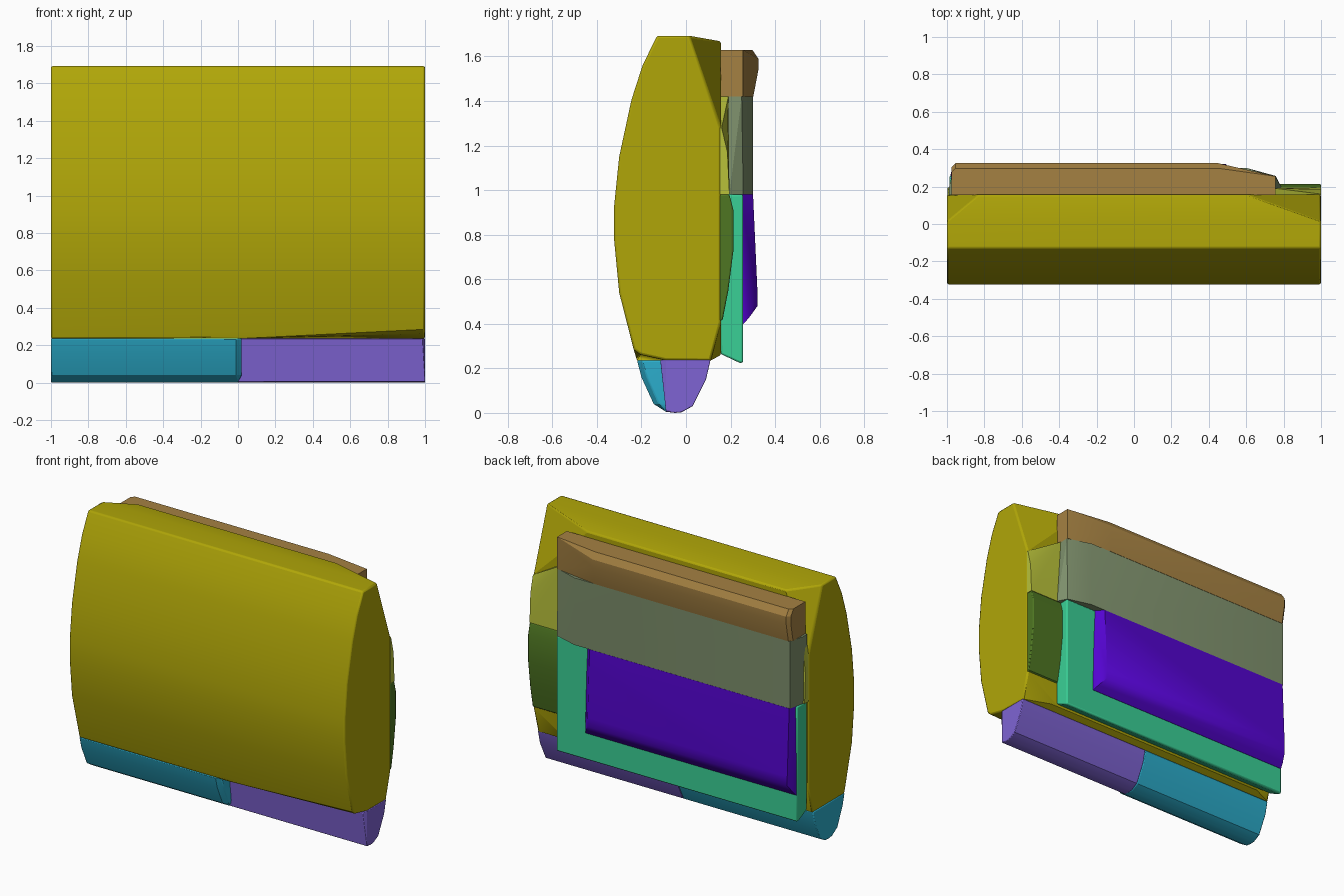
import bpy, bmesh, math

cube = bpy.data.objects.get("Cube")
if cube:
    bpy.data.objects.remove(cube, do_unlink=True)


def material(name, r, g, b):
    def lin(c):
        c /= 255
        return c / 12.92 if c <= 0.04045 else ((c + 0.055) / 1.055) ** 2.4
    m = bpy.data.materials.new(name)
    col = (lin(r), lin(g), lin(b), 1)
    m.diffuse_color = col
    m.use_nodes = True
    m.node_tree.nodes["Principled BSDF"].inputs["Base Color"].default_value = col
    return m


def prism(profile, x0, x1):
    """Corner points of a (y, z) profile swept from x0 to x1."""
    return [(x, y, z) for x in (x0, x1) for y, z in profile]


def solid(name, points, mat, bevel=0.0, smooth=25):
    """Convex solid around the points, with small rounded edges."""
    bm = bmesh.new()
    for p in points:
        bm.verts.new(p)
    bmesh.ops.convex_hull(bm, input=bm.verts[:])
    loose = [v for v in bm.verts if not v.link_faces]
    bmesh.ops.delete(bm, geom=loose, context='VERTS')
    bmesh.ops.dissolve_limit(bm, angle_limit=math.radians(1),
                             verts=bm.verts[:], edges=bm.edges[:])
    bmesh.ops.recalc_face_normals(bm, faces=bm.faces[:])
    mesh = bpy.data.meshes.new(name)
    bm.to_mesh(mesh)
    bm.free()
    mesh.materials.append(mat)
    ob = bpy.data.objects.new(name, mesh)
    bpy.context.collection.objects.link(ob)
    bpy.ops.object.select_all(action='DESELECT')
    ob.select_set(True)
    bpy.context.view_layer.objects.active = ob
    bpy.ops.object.shade_smooth_by_angle(angle=math.radians(smooth))
    if bevel:
        mod = ob.modifiers.new("rounded_edges", 'BEVEL')
        mod.width = bevel
        mod.segments = 2
        mod.limit_method = 'ANGLE'
        mod.angle_limit = math.radians(50)
    return ob


olive = material("olive_yellow", 176, 166, 8)
teal = material("teal", 44, 175, 206)
lilac = material("lilac", 127, 100, 212)
brown = material("tan_brown", 165, 129, 66)
sage = material("sage_grey", 126, 144, 108)
mint = material("mint_green", 58, 208, 150)
violet = material("deep_violet", 84, 4, 208)
lime = material("lime", 184, 193, 58)
moss = material("moss_green", 78, 118, 34)

# Main body: bulging front, flat back, corners cut at the ends
front = [(-0.13, 1.693), (-0.195, 1.56), (-0.245, 1.405), (-0.30, 1.15),
         (-0.323, 0.925), (-0.323, 0.78), (-0.30, 0.54), (-0.25, 0.345)]
back = [(0.11, 0.235), (0.157, 0.41), (0.157, 1.28), (0.015, 1.693)]
body = prism(front + back, -1, 1)
body += [(-1, -0.22, 0.235), (0, -0.22, 0.235)]
body += [(1, -0.235, 0.285), (1, -0.205, 0.262), (1, -0.09, 0.236)]
body += [(x, 0.157, 1.668) for x in (-0.83, 0.6)]
body += [(x, 0.157, 0.26) for x in (-0.85, 0.75)]
solid("main_body", body, olive, 0.01)

# Base: two lengths sharing the same rounded underside
under = [(-0.09, 0.005), (-0.05, 0.0), (-0.02, 0.003), (0.03, 0.03),
         (0.09, 0.15), (0.11, 0.237)]
nose = [(-0.22, 0.237), (-0.2, 0.16), (-0.145, 0.04)]
base = prism(nose + under, -1, -0.01)
base += [(0.02, y + 0.025, z) for y, z in nose]
base += [(0.0, y, z) for y, z in under]
solid("base_right", base, teal, 0.006)
base = prism([(-0.115, 0.237)] + under, 0.0, 0.985)
base += [(1, y, z) for y, z in [(-0.09, 0.237)] + under]
solid("base_left", base, lilac, 0.004)

# Back panels beside the raised block
upper_side = prism([(0.152, 0.98), (0.195, 0.98), (0.186, 1.17),
                    (0.16, 1.28), (0.152, 1.28)], -0.998, 1)
upper_side += prism([(0.152, 1.42), (0.19, 1.42)], -0.975, 0.76)
solid("upper_side_panel", upper_side, lime)
solid("lower_side_panel",
      prism([(0.152, 0.98), (0.195, 0.98), (0.213, 0.91), (0.213, 0.73),
             (0.19, 0.55), (0.165, 0.42), (0.152, 0.41)], 0.7, 1), moss, 0.006)

# Raised block on the back: top cap
cap = []
for z, y in ((1.42, 0.302), (1.54, 0.325), (1.59, 0.325), (1.63, 0.298)):
    cap += [(-0.975, 0.155, z), (0.757, 0.155, z), (0.757, 0.255, z),
            (0.45, y, z), (-0.955, y, z), (-0.975, y - 0.02, z)]
solid("back_cap", cap, brown)

# Raised block: middle band, its end flaring out towards the bottom
band = [(0.757, 0.155, 1.42), (0.757, 0.25, 1.42), (0.6, 0.30, 1.42),
        (0.79, 0.155, 0.98), (0.79, 0.195, 0.98), (0.757, 0.257, 0.98),
        (0.6, 0.30, 0.98)]
for z in (0.98, 1.42):
    band += [(-0.988, 0.155, z), (-0.988, 0.2, z), (-0.965, 0.30, z)]
solid("back_band", band, sage)

# Raised block: lower frame plate
solid("back_frame",
      prism([(0.15, 0.98), (0.257, 0.98), (0.257, 0.225), (0.24, 0.225),
             (0.155, 0.265)], -0.987, 0.762), mint, 0.008)

# Raised block: sloped cushion set on the frame
cushion = prism([(0.24, 0.98), (0.24, 0.40), (0.259, 0.40)], -0.982, 0.55)
cushion += prism([(0.285, 0.43)], -0.975, 0.53)
cushion += prism([(0.301, 0.98), (0.321, 0.54), (0.321, 0.48)], -0.96, 0.49)
solid("back_cushion", cushion, violet, smooth=45)
